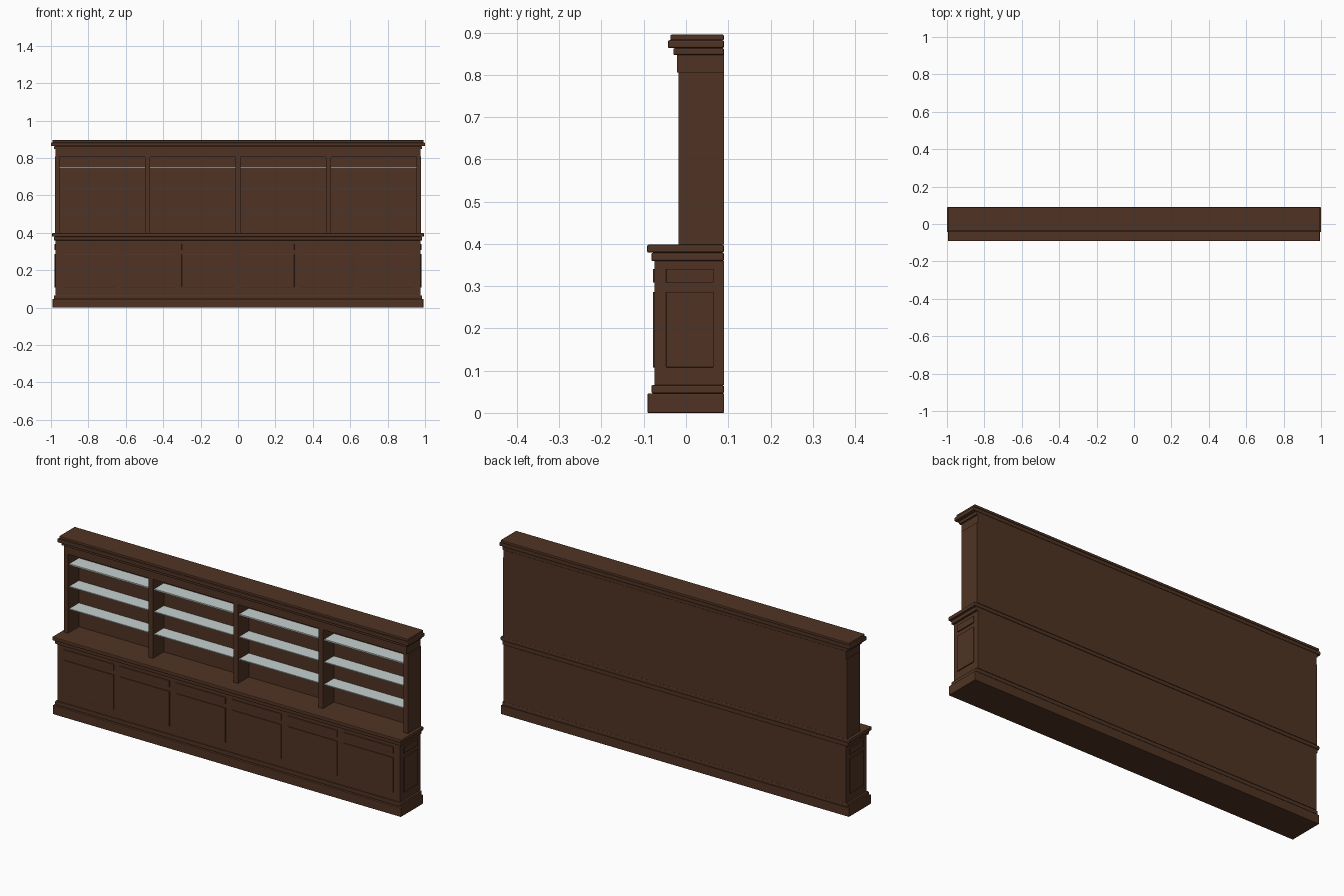
import bpy

if "Cube" in bpy.data.objects:
    bpy.data.objects.remove(bpy.data.objects["Cube"])

def material(name, rgb):
    m = bpy.data.materials.new(name)
    m.diffuse_color = (*rgb, 1)
    m.use_nodes = True
    m.node_tree.nodes["Principled BSDF"].inputs["Base Color"].default_value = m.diffuse_color
    return m

WOOD = material("dark_wood", (0.080, 0.034, 0.0175))
GLASS = material("pale_glass", (0.56, 0.64, 0.62))
BACK = 0.09  # shared rear plane

def box(name, x0, x1, y0, y1, z0, z1, mat=WOOD, bevel=0):
    bpy.ops.mesh.primitive_cube_add(size=1, location=((x0+x1)/2, (y0+y1)/2, (z0+z1)/2))
    o = bpy.context.object
    o.name = name
    o.scale = (x1-x0, y1-y0, z1-z0)
    bpy.ops.object.transform_apply(location=False, rotation=False, scale=True)
    o.data.materials.append(mat)
    if bevel:
        b = o.modifiers.new("rounded_edges", 'BEVEL')
        b.width = bevel
        b.segments = 2
    return o

# Full-width stacked parts: name, half width, front y, bottom, top, bevel
for name, hx, y, z0, z1, bev in [
    ("plinth", 0.991, -0.091, 0.0, 0.046, 0.002),
    ("plinth_moulding", 0.985, -0.082, 0.046, 0.066, 0.004),
    ("lower_cabinet", 0.975, -0.074, 0.066, 0.360, 0),
    ("counter_moulding", 0.985, -0.082, 0.359, 0.379, 0.004),
    ("countertop", 0.994, -0.092, 0.379, 0.398, 0.004),
    ("top_rail", 0.975, -0.021, 0.806, 0.848, 0),
    ("cornice_lower", 0.984, -0.030, 0.847, 0.863, 0.003),
    ("cornice_middle", 1.0, -0.043, 0.863, 0.882, 0.004),
    ("cornice_top", 0.993, -0.037, 0.882, 0.895, 0.003),
]:
    box(name, -hx, hx, y, BACK, z0, z1, bevel=bev)

# Raised door and drawer fronts, repeated on the cabinet ends
for part, z0, z1 in [("door", 0.108, 0.286), ("drawer", 0.308, 0.341)]:
    for i in range(6):
        x = -0.938 + i * 0.3186
        box(f"{part}_front", x, x + 0.283, -0.0785, -0.072, z0, z1, bevel=0.001)
    for s in (-1, 1):
        a, b = sorted((s * 0.973, s * 0.980))
        box(f"end_{part}_panel", a, b, -0.047, 0.065, z0, z1, bevel=0.001)

# Open upper case: back, sides and dividers
box("upper_back", -0.957, 0.957, 0.07, BACK, 0.398, 0.81)
for s in (-1, 1):
    a, b = sorted((s * 0.955, s * 0.979))
    box("upper_side", a, b, -0.018, BACK, 0.398, 0.807)
for x in (-0.484, 0, 0.484):
    box("divider", x - 0.0125, x + 0.0125, -0.018, 0.072, 0.398, 0.807)

# Three glass shelves in each bay
bays = [(-0.955, -0.4965), (-0.4715, -0.0125), (0.0125, 0.4715), (0.4965, 0.955)]
for x0, x1 in bays:
    for z, t in ((0.518, 0.005), (0.633, 0.005), (0.748, 0.007)):
        box("glass_shelf", x0, x1, -0.008, 0.07, z - t/2, z + t/2, GLASS)
